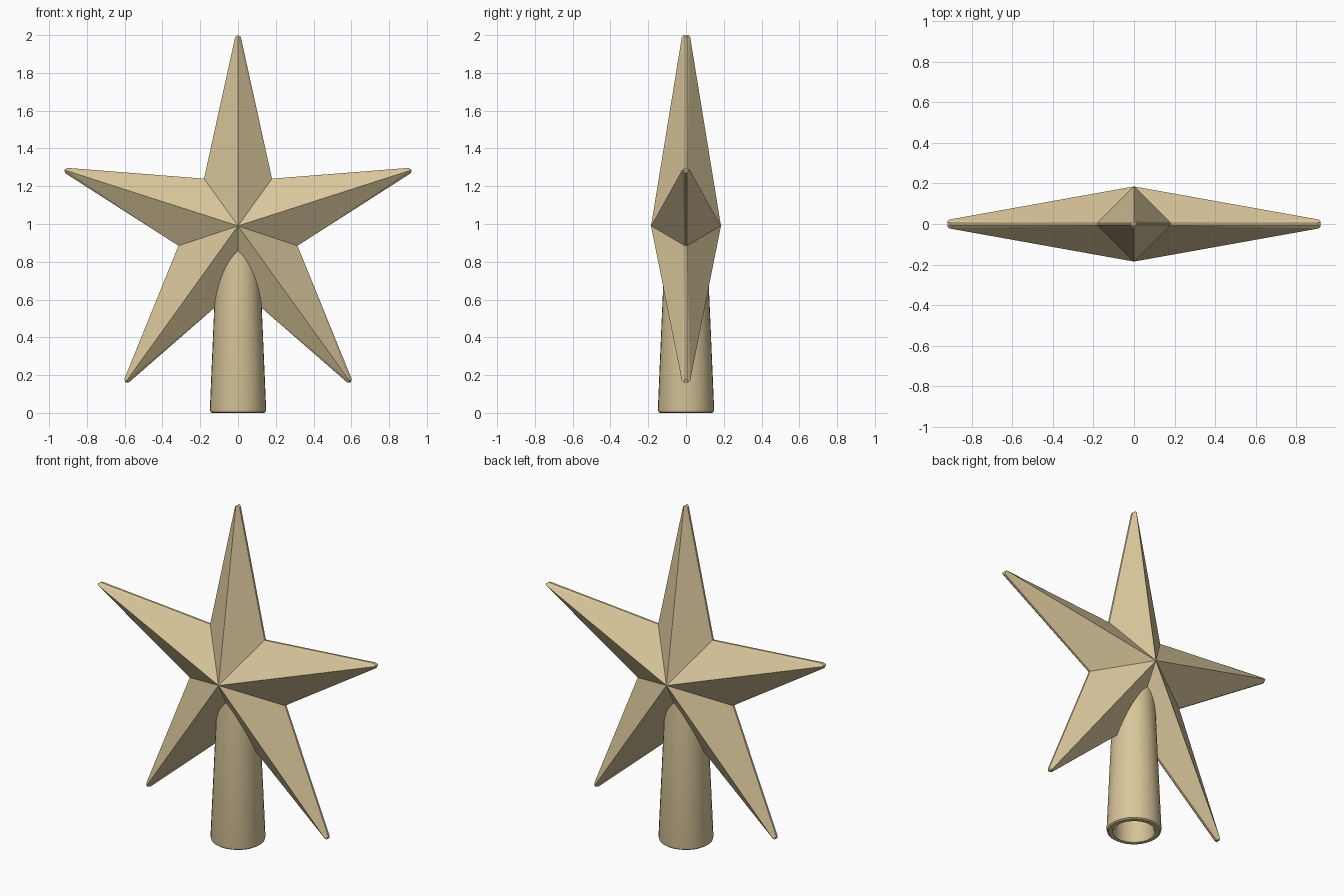
import bpy, bmesh, math
from mathutils import Vector

if "Cube" in bpy.data.objects:
    bpy.data.objects.remove(bpy.data.objects["Cube"])

gold = bpy.data.materials.new("pale_gold")
gold.diffuse_color = (0.70, 0.57, 0.33, 1)
gold.use_nodes = True
gold.node_tree.nodes["Principled BSDF"].inputs["Base Color"].default_value = gold.diffuse_color


def make_object(name, bm):
    bmesh.ops.recalc_face_normals(bm, faces=bm.faces)
    mesh = bpy.data.meshes.new(name)
    bm.to_mesh(mesh)
    bm.free()
    mesh.materials.append(gold)
    obj = bpy.data.objects.new(name, mesh)
    bpy.context.collection.objects.link(obj)
    return obj


# Five-pointed faceted star with blunt tips and a thin rim
CZ, DEPTH, RIM = 0.99, 0.185, 0.006
TIPS = [(0, 1.99), (0.91, 1.283), (0.59, 0.17), (-0.59, 0.17), (-0.91, 1.283)]
NOTCHES = [(0.18, 1.24), (0.315, 0.885), (0, 0.665), (-0.315, 0.885), (-0.18, 1.24)]
bm = bmesh.new()
sides = {}
for s in (-1, 1):
    apex = bm.verts.new((0, s * DEPTH, CZ))
    notch = [bm.verts.new((x, s * RIM, z)) for x, z in NOTCHES]
    loop = []
    for i, (x, z) in enumerate(TIPS):
        d = Vector((x, 0, z - CZ)).normalized()
        across = Vector((d.z, 0, -d.x)) * 0.015      # clockwise side of the arm
        tip = Vector((x, 0, z))
        a = bm.verts.new(tip - across + Vector((0, s * RIM, 0)))
        b = bm.verts.new(tip + across + Vector((0, s * RIM, 0)))
        ridge = bm.verts.new(tip + Vector((0, s * 0.022, 0)))
        cap = bm.verts.new(tip + d * 0.01 + Vector((0, s * 0.012, 0)))
        for n, e in ((notch[i - 1], a), (notch[i], b)):
            bm.faces.new((apex, n, ridge))
            bm.faces.new((n, e, ridge))
            bm.faces.new((e, cap, ridge))
        loop += [a, cap, b, notch[i]]
    sides[s] = loop
# rim joining front and back
n = len(sides[1])
for i in range(n):
    j = (i + 1) % n
    bm.faces.new((sides[-1][i], sides[-1][j], sides[1][j], sides[1][i]))
make_object("star", bm)

# Hollow tapered socket that slips over the tree top
PROFILE = [(0.112, 0.88), (0.149, 0.02), (0.146, 0.006), (0.138, 0.0),
           (0.116, 0.0), (0.109, 0.012), (0.09, 0.62)]
SEG = 32
bm = bmesh.new()
rings = [[bm.verts.new((r * math.cos(2 * math.pi * k / SEG),
                        r * math.sin(2 * math.pi * k / SEG), z))
          for k in range(SEG)] for r, z in PROFILE]
for lo, hi in zip(rings, rings[1:]):
    for k in range(SEG):
        m = (k + 1) % SEG
        bm.faces.new((lo[k], lo[m], hi[m], hi[k]))
bm.faces.new(rings[0])
bm.faces.new(rings[-1])
socket = make_object("socket", bm)
bpy.context.view_layer.objects.active = socket
socket.select_set(True)
bpy.ops.object.shade_smooth_by_angle(angle=math.radians(35))
